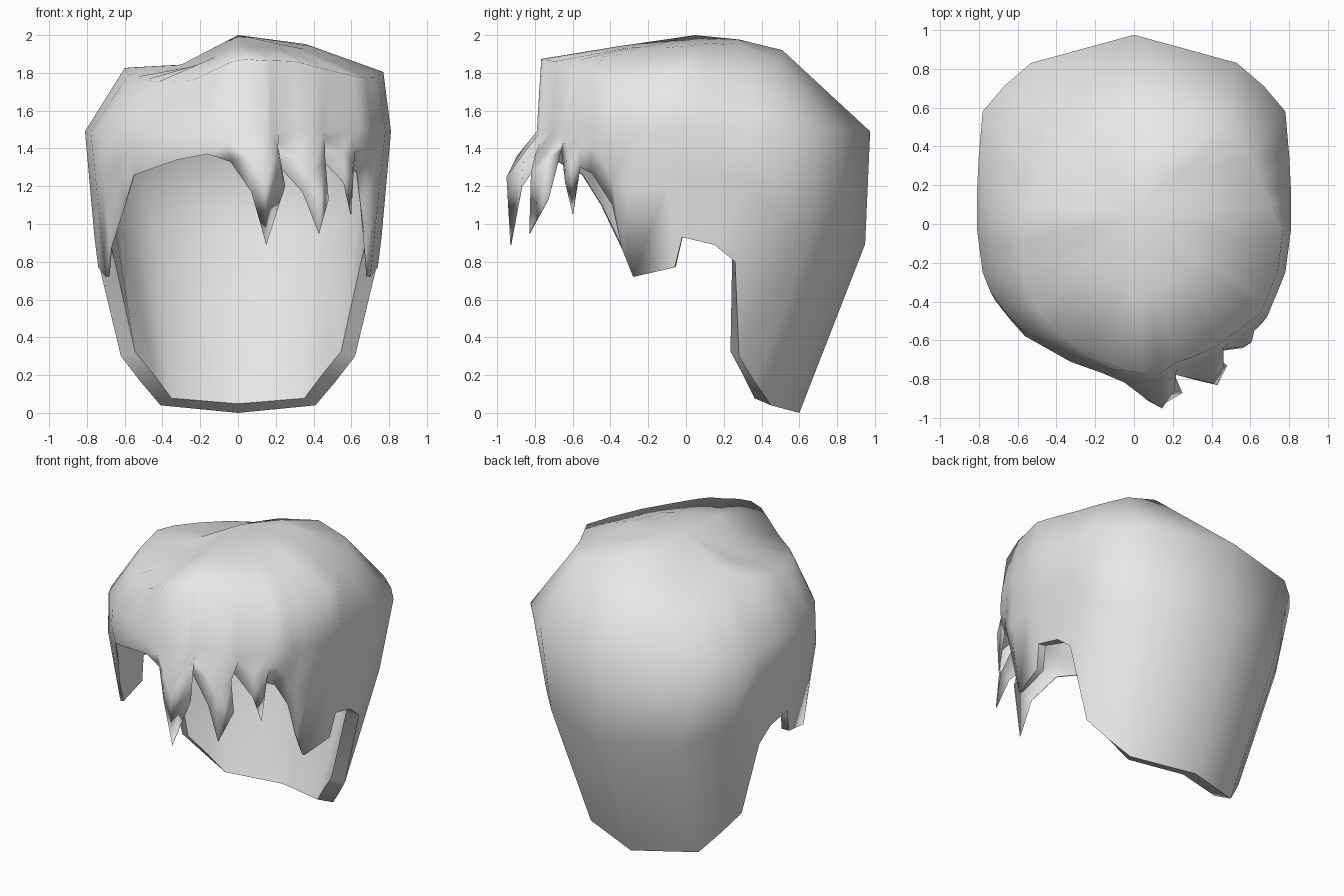
import bpy
import bmesh
from mathutils import Vector

cube = bpy.data.objects.get("Cube")
if cube:
    bpy.data.objects.remove(cube, do_unlink=True)

# Each strand column: widest point (x, y), then its lower tip (x, y, z)
BACK = [(0, .975, 0, .6, 0)]
SIDE = [
    (.53, .83, .41, .45, .04), (.67, .71, .52, .36, .17),
    (.78, .58, .62, .28, .3), (.8, .35, .74, .26, .8),
    (.81, .15, .75, .15, .89), (.81, -.02, .76, -.02, .93),
    (.8, -.1, .74, -.06, .77), (.78, -.25, .7, -.28, .72),
    (.74, -.35, .68, -.34, .87),
]
FRINGE = [
    (.71, -.42, .65, -.39, 1.1), (.69, -.47, .63, -.5, 1.27),
    (.64, -.51, .59, -.56, 1.3), (.61, -.53, .6, -.6, 1.05),
    (.56, -.57, .56, -.64, 1.22), (.5, -.61, .4, -.66, 1.39),
    (.45, -.65, .48, -.73, 1.13), (.38, -.68, .43, -.83, .95),
    (.31, -.71, .34, -.81, 1.17), (.22, -.74, .19, -.77, 1.34),
    (.18, -.77, .25, -.87, 1.2), (.14, -.79, .15, -.93, .89),
    (.04, -.79, .07, -.91, 1.17), (-.06, -.78, -.04, -.8, 1.33),
    (-.17, -.74, -.16, -.76, 1.37), (-.33, -.68, -.32, -.7, 1.34),
    (-.57, -.55, -.55, -.55, 1.26), (-.66, -.46, -.6, -.45, 1.1),
]
MIRRORED = [(-a, b, -c, d, e) for a, b, c, d, e in reversed(SIDE)]
COLUMNS = BACK + SIDE + FRINGE + MIRRORED

CROWN = Vector((0, .05, 2))
PARTING = [(-.9, 1.8), (-.59, 1.83), (-.28, 1.845), (0, 2), (.31, 1.97), (.82, 1.79)]
WIDEST_HEIGHT = 1.49
THICKNESS = .13


def top_height(x, y):
    """Height of the crown; its ridge swings to the left towards the back."""
    across = x - .35 * max(y, 0)
    height = PARTING[-1][1]
    for (x0, z0), (x1, z1) in zip(PARTING, PARTING[1:]):
        if x0 <= across <= x1:
            height = z0 + (z1 - z0) * (across - x0) / (x1 - x0)
            break
    if y > 0:
        return height - .1 * y * y - .35 * max(x, 0) * y
    return height + .16 * y


def shoulder_point(x, y):
    """Edge of the crown above a widest point, drawn in and turned at the back."""
    rear = max(y, 0)
    narrowing = (.95 - .5 * rear) * (.78 if x < 0 else 1)
    px = x * narrowing + .27 * rear * rear
    py = min(.6 * y, .51) if y > 0 else .97 * y
    return Vector((px, py, top_height(px, py)))


def strand(column):
    """Points of one column from the crown down to its tip."""
    x, y, tip_x, tip_y, tip_z = column
    widest = Vector((x, y, WIDEST_HEIGHT))
    tip = Vector((tip_x, tip_y, tip_z))
    shoulder = shoulder_point(x, y)
    middle = (CROWN + shoulder) / 2
    middle.z = top_height(middle.x, middle.y)
    belly = widest.lerp(tip, .4)
    belly.y += (WIDEST_HEIGHT - tip_z) * y * (.085 if y > 0 else .22)
    return [middle, shoulder, widest, belly, tip]


def inner_weight(column):
    """Thick at the nape, thin at the fringe."""
    return max(.04, min(1, (column[3] + .45) / 1.05))


# Outer hair shell
bm = bmesh.new()
weights = bm.verts.layers.deform.verify()
crown = bm.verts.new(CROWN)
crown[weights][0] = .5
strands = []
for column in COLUMNS:
    verts = [bm.verts.new(point) for point in strand(column)]
    for vert in verts:
        vert[weights][0] = inner_weight(column)
    strands.append(verts)
for i, here in enumerate(strands):
    following = strands[(i + 1) % len(strands)]
    bm.faces.new((crown, following[0], here[0]))
    for row in range(len(here) - 1):
        bm.faces.new((here[row], following[row], following[row + 1], here[row + 1]))

mesh = bpy.data.meshes.new("hair_shell")
bm.to_mesh(mesh)
bm.free()
hair = bpy.data.objects.new("hair_shell", mesh)
bpy.context.collection.objects.link(hair)
hair.vertex_groups.new(name="thickness")

# Plain grey material
grey = bpy.data.materials.new("light_grey")
grey.use_nodes = True
grey.diffuse_color = (.8, .8, .8, 1)
grey.node_tree.nodes["Principled BSDF"].inputs["Base Color"].default_value = (.8, .8, .8, 1)
mesh.materials.append(grey)

# Inner lining and rim
lining = hair.modifiers.new("lining", "SOLIDIFY")
lining.thickness = THICKNESS
lining.offset = -1
lining.vertex_group = "thickness"

bpy.ops.object.select_all(action="DESELECT")
hair.select_set(True)
bpy.context.view_layer.objects.active = hair
bpy.ops.object.modifier_apply(modifier=lining.name)
bpy.ops.object.shade_smooth_by_angle(angle=1.45)
